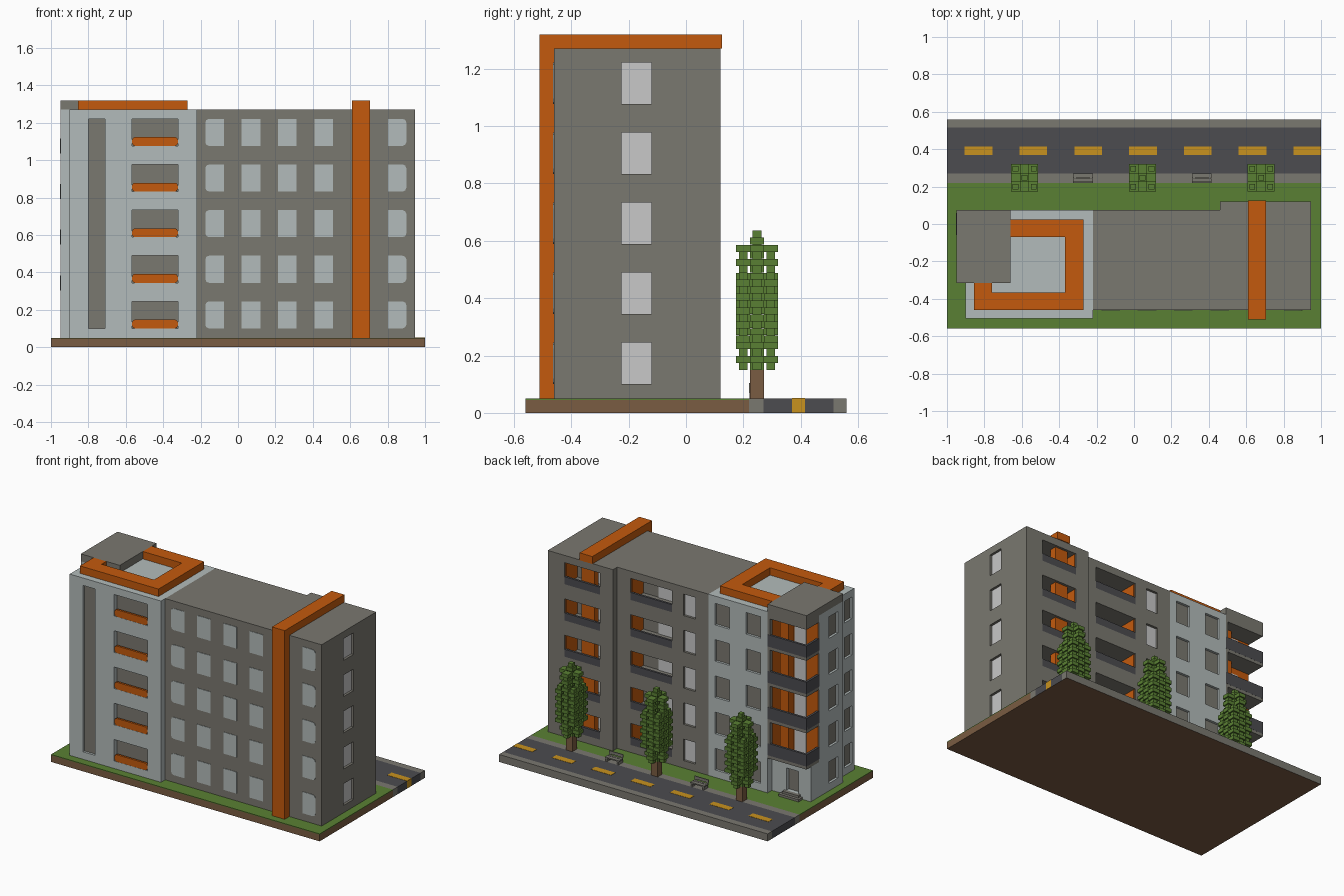
import bpy, bmesh

if "Cube" in bpy.data.objects:
    bpy.data.objects.remove(bpy.data.objects["Cube"])

def mat(name, r, g, b):
    m = bpy.data.materials.new(name)
    m.diffuse_color = (r, g, b, 1)
    m.use_nodes = True
    m.node_tree.nodes["Principled BSDF"].inputs["Base Color"].default_value = m.diffuse_color
    return m

GREY = mat("grey wall", .195, .188, .162)
LIGHT = mat("pale wall", .45, .5, .495)
ORANGE = mat("orange trim", .552, .102, .004)
DARK = mat("dark asphalt", .072, .072, .08)
GREEN = mat("green", .102, .216, .033)
BROWN = mat("brown", .195, .107, .054)
YELLOW = mat("yellow paint", .578, .287, .013)
GLASS = mat("pale glass", .578, .578, .578)

def finish(name, bm, *mats):
    bmesh.ops.recalc_face_normals(bm, faces=bm.faces[:])
    me = bpy.data.meshes.new(name)
    bm.to_mesh(me)
    bm.free()
    ob = bpy.data.objects.new(name, me)
    bpy.context.collection.objects.link(ob)
    for m in mats:
        me.materials.append(m)
    return ob

def boxes(name, m, items):
    """One object from boxes given as (x0, x1, y0, y1, z0, z1)."""
    bm = bmesh.new()
    for x0, x1, y0, y1, z0, z1 in items:
        vs = bmesh.ops.create_cube(bm, size=1)["verts"]
        for v in vs:
            v.co = (x1 if v.co.x > 0 else x0, y1 if v.co.y > 0 else y0, z1 if v.co.z > 0 else z0)
    return finish(name, bm, m)

def prism(name, m, pts, z0, z1):
    bm = bmesh.new()
    f = bm.faces.new([bm.verts.new((x, y, z0)) for x, y in pts])
    r = bmesh.ops.extrude_face_region(bm, geom=[f])
    for v in r["geom"]:
        if isinstance(v, bmesh.types.BMVert):
            v.co.z = z1
    return finish(name, bm, m)

def rounded_plates(name, m, items, y, t, r):
    """Front plates (x0, x1, z0, z1, round_left, round_right), clipped corners."""
    bm = bmesh.new()
    for x0, x1, z0, z1, left, right in items:
        p = []
        for cx, cz, sx, sz, on in ((x0, z0, 1, 1, left), (x1, z0, -1, 1, right),
                                   (x1, z1, -1, -1, right), (x0, z1, 1, -1, left)):
            arc = [(0, r), (.3 * r, .3 * r), (r, 0)] if on else [(0, 0)]
            if sx * sz < 0:
                arc.reverse()
            p += [(cx + sx * a, cz + sz * b) for a, b in arc]
        f = bm.faces.new([bm.verts.new((x, y, z)) for x, z in p])
        e = bmesh.ops.extrude_face_region(bm, geom=[f])
        for v in e["geom"]:
            if isinstance(v, bmesh.types.BMVert):
                v.co.y = y - t
    return finish(name, bm, m)

def cut(ob, items):
    c = boxes("window_cutter", ob.data.materials[0], items)
    c.hide_render = True
    md = ob.modifiers.new("openings", "BOOLEAN")
    md.operation, md.solver, md.object = "DIFFERENCE", "EXACT", c
    bpy.context.view_layer.objects.active = ob
    bpy.ops.object.modifier_apply(modifier=md.name)
    bpy.data.objects.remove(c)

FLOORS = [.05 + .244 * k for k in range(5)]
LO, HI, D = .05, .195, .02   # window sill, window head, window depth

# Ground: soil, grass, pavements and road, with brown undersides
boxes("soil", BROWN, [(-1, 1, -.56, .22, 0, .045)])
boxes("grass", GREEN, [(-1, 1, -.56, .22, .045, .05)])
for name, m, y0, y1 in (("pavement_near", GREY, .22, .27), ("road", DARK, .27, .515),
                        ("pavement_far", GREY, .515, .56)):
    ob = boxes(name, m, [(-1, 1, y0, y1, 0, .05)])
    ob.data.materials.append(BROWN)
    for f in ob.data.polygons:
        f.material_index = int(f.normal.z < -.5)
dashes = [(-.905 + .293 * i, min(1, -.757 + .293 * i), .37, .415, .049, .0515) for i in range(7)]
boxes("road_dashes", YELLOW, dashes + [(.99, 1.001, .37, .415, .001, .05)])

# Pale stair block and grey main block
pale = prism("pale_block", LIGHT, [(-.9, -.505), (-.22, -.505), (-.22, .075), (-.66, .075),
             (-.66, -.06), (-.95, -.06), (-.95, -.315), (-.9, -.315)], .05, 1.27)
grey = prism("grey_block", GREY, [(-.22, -.46), (.945, -.46), (.945, .12), (.46, .12),
             (.46, .075), (-.22, .075)], .05, 1.27)

# Openings in the pale block and its grey panes
cuts, panes, sills = [(-.8, -.71, -.6, -.505 + D, .1, 1.22)], [], []
panes.append((-.8, -.71, -.505 + D - .004, -.505 + D + .002, .1, 1.22))
for f in FLOORS:
    z = (f + LO, f + HI)
    for x0, x1 in ((-.375, -.27), (-.606, -.5)):
        cuts.append((x0, x1, .075 - D, .2, *z))
        panes.append((x0, x1, .075 - D - .002, .075 - D + .004, *z))
    for wall, y0, y1 in ((-.95, -.26, -.165), (-.9, -.48, -.4)):
        cuts.append((wall - .04, wall + D, y0, y1, *z))
        panes.append((wall + D - .004, wall + D + .002, y0, y1, *z))
    cuts.append((-.568, -.32, -.6, -.47, *z))
    panes.append((-.568, -.32, -.474, -.468, *z))
    sills.append((-.566, -.322, f + LO, f + .097, True, True))
cut(pale, cuts)
boxes("pale_block_panes", GREY, panes)
rounded_plates("front_orange_sills", ORANGE, sills, -.49, .014, .014)

# Openings in the grey block: side windows, back windows, balconies
cuts, panes, sides, rails, cols, doors = [], [], [], [], [], []
for f in FLOORS:
    z = (f + LO, f + HI)
    cuts.append((.945 - D, 1, -.225, -.12, *z))
    panes.append((.945 - D - .002, .945 - D + .004, -.225, -.12, *z))
    cuts.append((-.123, -.034, .075 - D, .2, *z))
    panes.append((-.123, -.034, .075 - D - .002, .075 - D + .004, *z))
    for x0, x1, y in ((.05, .36, .075), (.555, .82, .12)):
        cuts.append((x0, x1, y - .13, .2, *z))
        for s in (x0, x1 - .005):
            sides.append((s, s + .005, y - .13, y - .012, *z))
        rails.append((x0, x1, y - .015, y, f + LO, f + .1))
        doors.append((x0 + .09, x0 + .19, y - .132, y - .125, *z))
    cols.append((.61, .705, .06, .104, *z))
cut(grey, cuts)
boxes("grey_block_panes", GLASS, panes)
boxes("balcony_side_walls", ORANGE, sides)
boxes("balcony_rails", DARK, rails)
boxes("balcony_columns", ORANGE, cols)
boxes("balcony_doors", GLASS, doors)

# Front window strip on the grey block
strip = []
for f in FLOORS:
    for i in range(4):
        x = -.175 + .195 * i
        strip.append((x, x + .099, f + LO, f + HI, i == 0, False))
    strip.append((.803, .9, f + LO, f + HI, False, True))
rounded_plates("front_windows", LIGHT, strip, -.459, .004, .02)

# Orange band over the roof and down the front
boxes("orange_band", ORANGE, [(.61, .705, -.51, -.46, .05, 1.27), (.61, .705, -.51, .125, 1.27, 1.32)])

# Orange roof ring, stopped at the corner roof
boxes("roof_ring", ORANGE, [
    (-.855, -.27, -.46, -.365, 1.27, 1.32), (-.37, -.27, -.365, .025, 1.27, 1.32),
    (-.66, -.37, -.07, .025, 1.27, 1.32), (-.855, -.76, -.365, -.315, 1.27, 1.32)])

# Corner balcony tower: roof, slabs, rails, orange lining
boxes("corner_roof", GREY, [(-.95, -.66, -.315, .075, 1.27, 1.32),
                            (-.95, -.66, -.06, .075, 1.225, 1.27)])
boxes("corner_slabs", GREY, [(-.95, -.66, -.06, .075, f - .01, f + .025) for f in FLOORS[1:]])
rails = []
for f in FLOORS[1:]:
    rails += [(-.95, -.66, .06, .0755, f + .01, f + .09), (-.9505, -.935, -.06, .06, f + .01, f + .09)]
boxes("corner_rails", DARK, rails)
boxes("corner_lining", ORANGE, [(-.945, -.665, -.061, -.054, .3, 1.225), (-.666, -.659, -.06, .06, .3, 1.225)])
boxes("corner_post", GREY, [(-.678, -.66, .05, .075, .284, 1.225)])
boxes("corner_inner_columns", ORANGE, [(-.765, -.7, -.055, .0, f + .025, f + .235) for f in FLOORS[1:4]]
      + [(-.765, -.7, -.055, .0, 1.05, 1.225)])
boxes("corner_doors", GLASS, [(-.86, -.775, -.055, -.049, f + .025, f + .19) for f in FLOORS[1:]])

# Ground floor entrance with door and steps
entry = boxes("entrance_wall", LIGHT, [(-.95, -.66, -.06, .03, .05, .285)])
cut(entry, [(-.86, -.77, 0, .1, .08, .23)])
boxes("entrance_door", GREY, [(-.86, -.77, -.002, .004, .08, .23)])
boxes("entrance_steps", GREY, [(-.89, -.74, .03, .075, .05, .065), (-.875, -.755, .03, .055, .065, .08)])

# Trees: trunk and a cross-shaped crown of small staggered blocks
for n, tx in enumerate((-.585, .045, .68)):
    ty, c = .2475, .0483
    boxes(f"tree_trunk_{n}", BROWN, [(tx - .024, tx + .024, ty - .024, ty + .024, .05, .2)])
    items = []
    for i in (-1, 0, 1):
        for j in (-1, 0, 1):
            k = abs(i) + abs(j)
            lo, hi = ((.15, .635), (.15, .585), (.245, .49))[k]
            steps = round((hi - lo) / .0242)
            h = (hi - lo) / steps
            for s in range(steps):
                r = c / 2 - (.009 if (s + i + j) % 2 else 0)
                x, y = tx + i * c, ty + j * c
                items.append((x - r, x + r, y - r, y + r, lo + s * h, lo + (s + 1) * h))
    boxes(f"tree_crown_{n}", GREEN, items)

# Benches on the pavement
for n, x in enumerate((-.325, .31)):
    boxes(f"bench_{n}", GREY, [
        (x, x + .105, .245, .27, .072, .08), (x, x + .105, .225, .242, .072, .08),
        (x, x + .105, .22, .226, .085, .105),
        (x + .005, x + .015, .222, .268, .05, .072), (x + .09, x + .1, .222, .268, .05, .072),
        (x + .005, x + .015, .22, .226, .07, .09), (x + .09, x + .1, .22, .226, .07, .09)])
